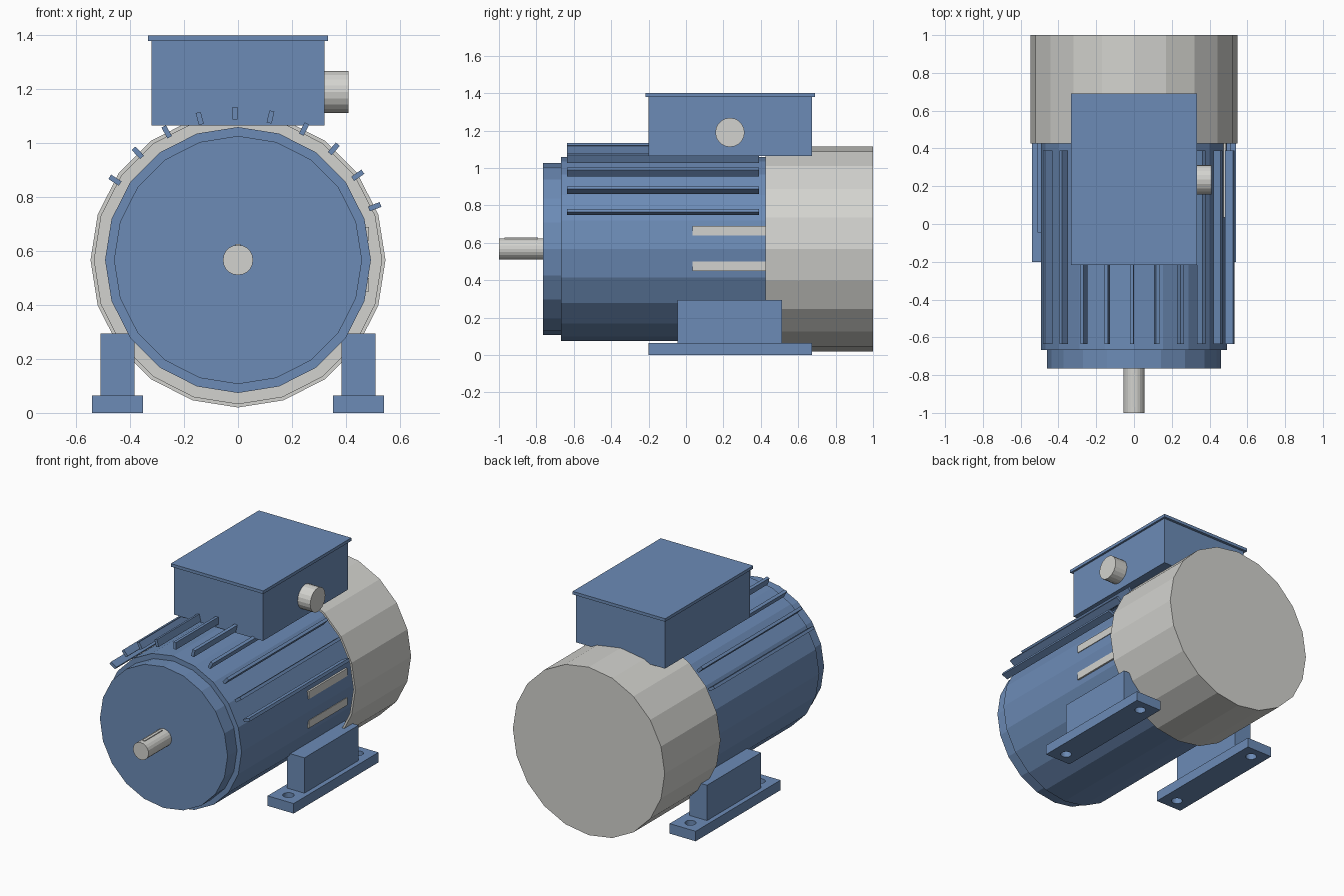
import bpy
import bmesh
from math import cos, sin, pi, radians
from mathutils import Matrix, Vector

if "Cube" in bpy.data.objects:
    bpy.data.objects.remove(bpy.data.objects["Cube"])

AXIS_Z = 0.567  # height of the shaft centre line


def material(name, rgb):
    mat = bpy.data.materials.new(name)
    mat.use_nodes = True
    mat.diffuse_color = (*rgb, 1)
    mat.node_tree.nodes["Principled BSDF"].inputs["Base Color"].default_value = (*rgb, 1)
    return mat


blue = material("blue paint", (0.15, 0.26, 0.47))
grey = material("light grey metal", (0.65, 0.65, 0.62))


def finish(name, bm, mat, matrix=None):
    bmesh.ops.recalc_face_normals(bm, faces=bm.faces)
    if matrix:
        bm.transform(matrix)
    mesh = bpy.data.meshes.new(name)
    bm.to_mesh(mesh)
    bm.free()
    mesh.materials.append(mat)
    obj = bpy.data.objects.new(name, mesh)
    bpy.context.collection.objects.link(obj)
    return obj


def box(name, low, high, mat, matrix=None):
    low, high = Vector(low), Vector(high)
    bm = bmesh.new()
    bmesh.ops.create_cube(bm, size=1)
    bm.transform(Matrix.Translation((low + high) / 2) @ Matrix.Diagonal((*(high - low), 1)))
    return finish(name, bm, mat, matrix)


def turned(name, profile, mat, sides=20, matrix=None):
    """Revolve (radius, y) points about the y axis and close both ends."""
    bm = bmesh.new()
    angles = [2 * pi * i / sides for i in range(sides)]
    rings = [[bm.verts.new((r * cos(a), y, r * sin(a))) for a in angles] for r, y in profile]
    for a, b in zip(rings, rings[1:]):
        for i in range(sides):
            j = (i + 1) % sides
            bm.faces.new((a[i], a[j], b[j], b[i]))
    bm.faces.new(rings[0])
    bm.faces.new(rings[-1])
    return finish(name, bm, mat, matrix)


lift = Matrix.Translation((0, 0, AXIS_Z))

# Motor housing with its stepped front cover
turned("housing", [(0.46, -0.764), (0.46, -0.667), (0.493, -0.667), (0.493, 0.55)], blue, matrix=lift)

# Hollow fan cover, open towards the housing
turned("fan_cover", [(0.547, 1), (0.547, 0.426), (0.533, 0.426), (0.533, 0.985)], grey, matrix=lift)

# Shaft with a thin key
turned("shaft", [(0.056, -1), (0.056, -0.76)], grey, matrix=lift)
box("shaft_key", (-0.009, -0.97, 0.04), (0.009, -0.79, 0.06), grey, lift)

# Cooling fins fanned around the upper housing
for i in range(10):
    turn = Matrix.Rotation(-radians(21.3 + 13.97 * i), 4, "Y")
    box(f"cooling_fin_{i + 1}", (0.521, -0.635, -0.0095), (0.567, 0.39, 0.0095), blue, lift @ turn)

# Grey strips on the left side of the housing
for i, z in enumerate((0.475, 0.665)):
    box(f"side_strip_{i + 1}", (0.47, 0.035, z - 0.025), (0.486, 0.43, z + 0.025), grey)

# Terminal box, lid and cable gland
box("terminal_box", (-0.32, -0.2, 1.065), (0.32, 0.673, 1.38), blue)
box("terminal_box_lid", (-0.333, -0.216, 1.38), (0.333, 0.69, 1.4), blue)
turned("cable_gland", [(0.078, -0.41), (0.078, -0.31)], grey,
       matrix=Matrix.Translation((0, 0.235, 1.19)) @ Matrix.Rotation(pi / 2, 4, "Z"))

# Feet: a drilled base plate and an upright on each side
for side, label in ((1, "left"), (-1, "right")):
    x = 0.447 * side
    base = box(f"{label}_foot_base", (x - 0.094, -0.2, 0), (x + 0.094, 0.673, 0.065), blue)
    box(f"{label}_foot_upright", (x - 0.063, -0.045, 0.06), (x + 0.063, 0.512, 0.295), blue)
    for y in (-0.12, 0.593):
        drill = turned("drill", [(0.034, -0.1), (0.034, 0.1)], blue, 16,
                       Matrix.Translation((x, y, 0.03)) @ Matrix.Rotation(pi / 2, 4, "X"))
        drill.hide_render = True
        cut = base.modifiers.new("bolt hole", "BOOLEAN")
        cut.operation = "DIFFERENCE"
        cut.solver = "EXACT"
        cut.object = drill
        bpy.context.view_layer.objects.active = base
        bpy.ops.object.modifier_apply(modifier=cut.name)
        bpy.data.objects.remove(drill)
